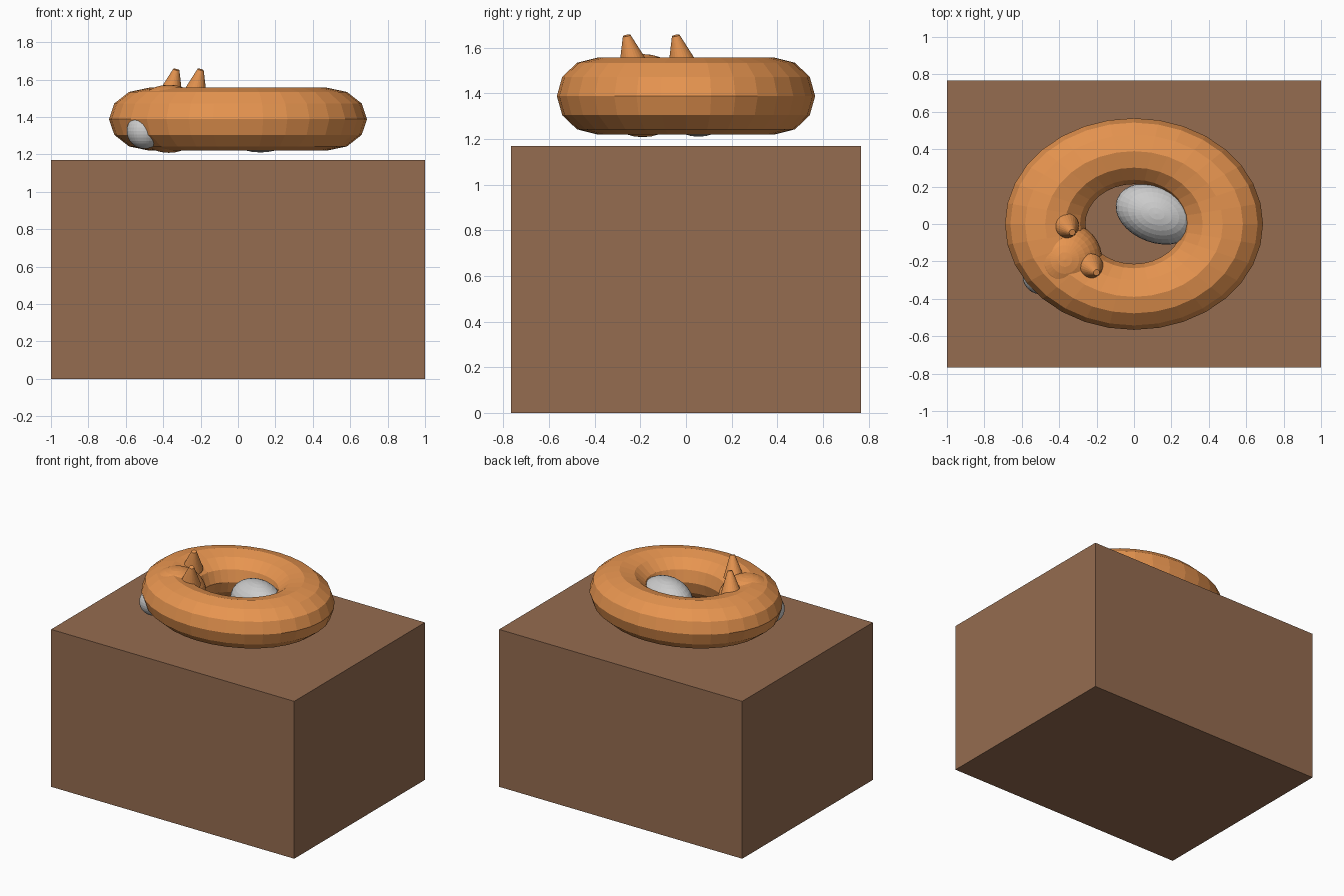
import bpy
from math import radians
from mathutils import Vector

if "Cube" in bpy.data.objects:
    bpy.data.objects.remove(bpy.data.objects["Cube"])


def material(name, rgb):
    m = bpy.data.materials.new(name)
    m.diffuse_color = (*rgb, 1)
    m.use_nodes = True
    m.node_tree.nodes["Principled BSDF"].inputs["Base Color"].default_value = m.diffuse_color
    return m


wood = material("wood", (0.30, 0.15, 0.08))
fur = material("orange_fur", (0.80, 0.30, 0.08))
white = material("white_fur", (0.90, 0.90, 0.88))


def finish(name, mat, scale=(1, 1, 1), turn=0):
    o = bpy.context.object
    o.name = name
    o.scale = scale
    if turn:
        o.rotation_euler.z = radians(turn)
    o.data.materials.append(mat)
    return o


def ellipsoid(name, mat, loc, radii, turn=0):
    bpy.ops.mesh.primitive_uv_sphere_add(segments=32, ring_count=16, radius=1, location=loc)
    return finish(name, mat, radii, turn)


# Block the animal sleeps on
bpy.ops.mesh.primitive_cube_add(size=1, location=(0, 0, 0.585))
finish("block", wood, (2, 1.535, 1.17))

# Curled body: flattened oval ring
bpy.ops.mesh.primitive_torus_add(major_radius=0.475, minor_radius=0.215, major_segments=32,
                                 minor_segments=12, location=(0, 0, 1.388))
finish("curled_body", fur, (1, 0.82, 0.782))

# Head resting in the ring, muzzle poking out at the front left, tail tip in the middle
ellipsoid("head", fur, (-0.37, -0.19, 1.39), (0.20, 0.20, 0.182), 30)
ellipsoid("muzzle", white, (-0.50, -0.28, 1.325), (0.095, 0.095, 0.095), 30)
ellipsoid("tail_tip", white, (0.12, 0.055, 1.36), (0.225, 0.155, 0.15), -20)

# Ears: blunt cones leaning the same way
lean = Vector((0.23, -0.23, 1))
for side, tip in (("left", (-0.33, -0.045, 1.653)), ("right", (-0.20, -0.26, 1.653))):
    centre = Vector(tip) - lean * 0.0725
    bpy.ops.mesh.primitive_cone_add(vertices=24, radius1=0.07, radius2=0.017,
                                    depth=lean.length * 0.145, location=centre)
    ear = finish(side + "_ear", fur)
    ear.rotation_euler = lean.to_track_quat("Z", "Y").to_euler()
